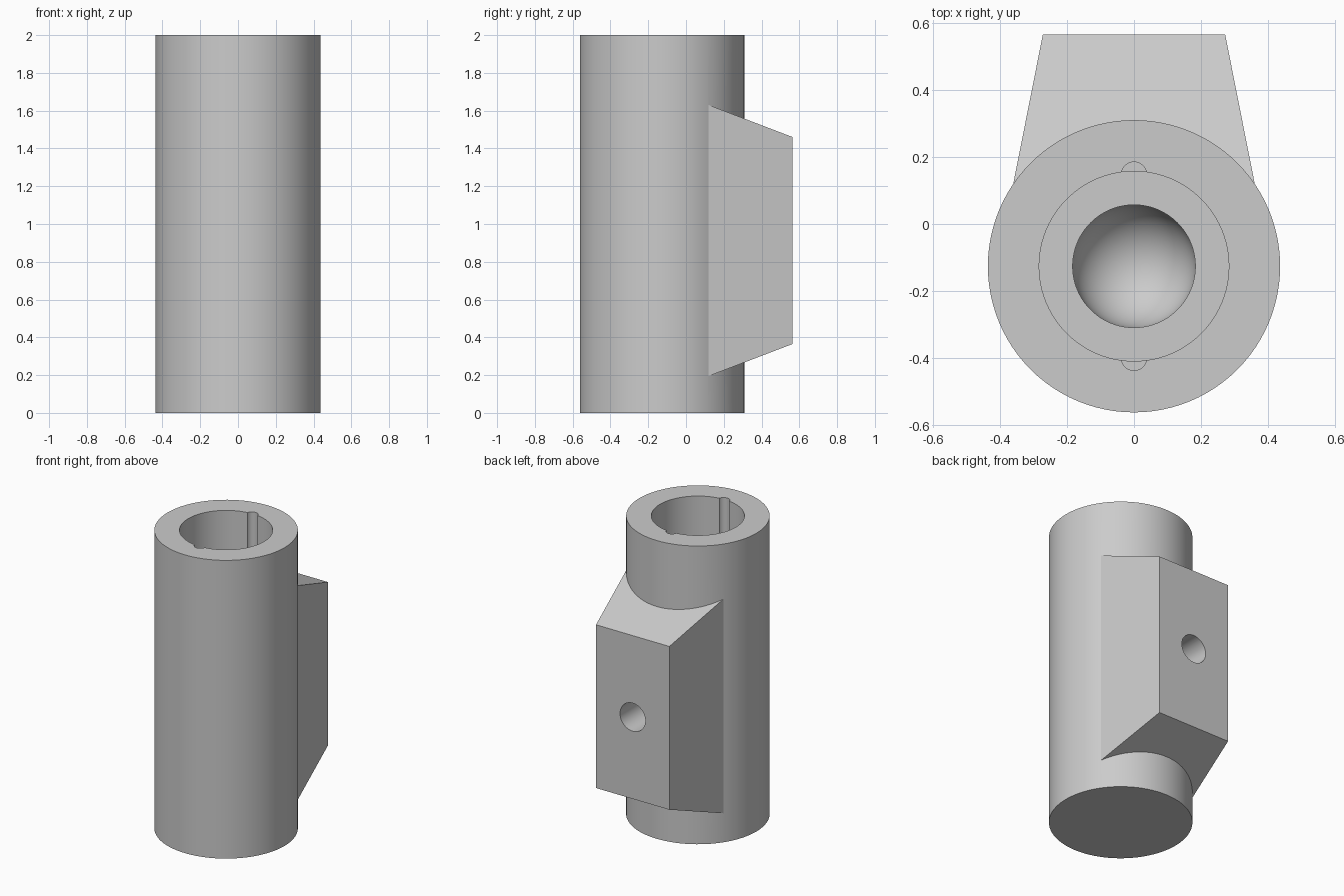
import bpy, bmesh, math
from mathutils import Matrix, Vector

if "Cube" in bpy.data.objects:
    bpy.data.objects.remove(bpy.data.objects["Cube"])

CY = -0.126          # tube axis in y
R = 0.436            # tube radius

grey = bpy.data.materials.new("plain grey")
grey.diffuse_color = (0.6, 0.6, 0.6, 1)
grey.use_nodes = True
grey.node_tree.nodes["Principled BSDF"].inputs["Base Color"].default_value = grey.diffuse_color


def make_object(name, bm):
    bmesh.ops.recalc_face_normals(bm, faces=bm.faces)
    mesh = bpy.data.meshes.new(name)
    bm.to_mesh(mesh)
    bm.free()
    mesh.materials.append(grey)
    obj = bpy.data.objects.new(name, mesh)
    bpy.context.collection.objects.link(obj)
    return obj


def cylinder(name, radius, start, end, sides=96):
    start, end = Vector(start), Vector(end)
    turn = (end - start).to_track_quat('Z', 'Y').to_matrix().to_4x4()
    bm = bmesh.new()
    bmesh.ops.create_cone(bm, cap_ends=True, segments=sides, radius1=radius,
                          radius2=radius, depth=(end - start).length,
                          matrix=Matrix.Translation((start + end) / 2) @ turn)
    return make_object(name, bm)


def lathe(name, profile, sides=96):
    bm = bmesh.new()
    verts = [bm.verts.new((r, CY, z)) for r, z in profile]
    edges = [bm.edges.new(pair) for pair in zip(verts, verts[1:])]
    bmesh.ops.spin(bm, geom=verts + edges, cent=(0, CY, 0), axis=(0, 0, 1),
                   angle=math.tau, steps=sides)
    bmesh.ops.remove_doubles(bm, verts=bm.verts, dist=1e-5)
    return make_object(name, bm)


def combine(target, other, operation):
    bpy.context.view_layer.objects.active = target
    mod = target.modifiers.new("join", 'BOOLEAN')
    mod.operation, mod.solver, mod.object = operation, 'EXACT', other
    bpy.ops.object.modifier_apply(modifier=mod.name)
    bpy.data.objects.remove(other)


# Outer tube
body = cylinder("socket_body", R, (0, CY, 0), (0, CY, 2))

# Tapered mounting block on the back: narrower and shorter toward its end
bm = bmesh.new()
rings = []
for y, x, low, high in ((0.0, 0.384, 0.149, 1.676), (0.565, 0.272, 0.365, 1.46)):
    rings.append([bm.verts.new(p) for p in
                  ((-x, y, low), (x, y, low), (x, y, high), (-x, y, high))])
for ring in rings:
    bm.faces.new(ring)
for i in range(4):
    j = (i + 1) % 4
    bm.faces.new((rings[0][i], rings[0][j], rings[1][j], rings[1][i]))
combine(body, make_object("mounting_block", bm), 'UNION')

# Stepped bore with a round bottom
r, base = 0.183, 0.34
profile = [(0, 2.1), (0.283, 2.1), (0.283, 1.3), (r, 1.3)]
profile += [(r * math.cos(a), base - r * math.sin(a))
            for a in (math.pi / 2 * i / 16 for i in range(16))]
profile.append((0, base - r))
combine(body, lathe("bore_cutter", profile), 'DIFFERENCE')

# Two key grooves in the bore wall
for side in (1, -1):
    y = CY + side * 0.273
    combine(body, cylinder("groove_cutter", 0.038, (0, y, 1.45), (0, y, 2.1), 32),
            'DIFFERENCE')

# Blind screw hole in the back of the block
combine(body, cylinder("hole_cutter", 0.094, (0, 0.23, 0.913), (0, 0.7, 0.913), 48),
        'DIFFERENCE')

# Smooth round walls, crisp edges
bpy.ops.object.select_all(action='DESELECT')
body.select_set(True)
bpy.context.view_layer.objects.active = body
bpy.ops.object.shade_smooth_by_angle(angle=math.radians(20))
